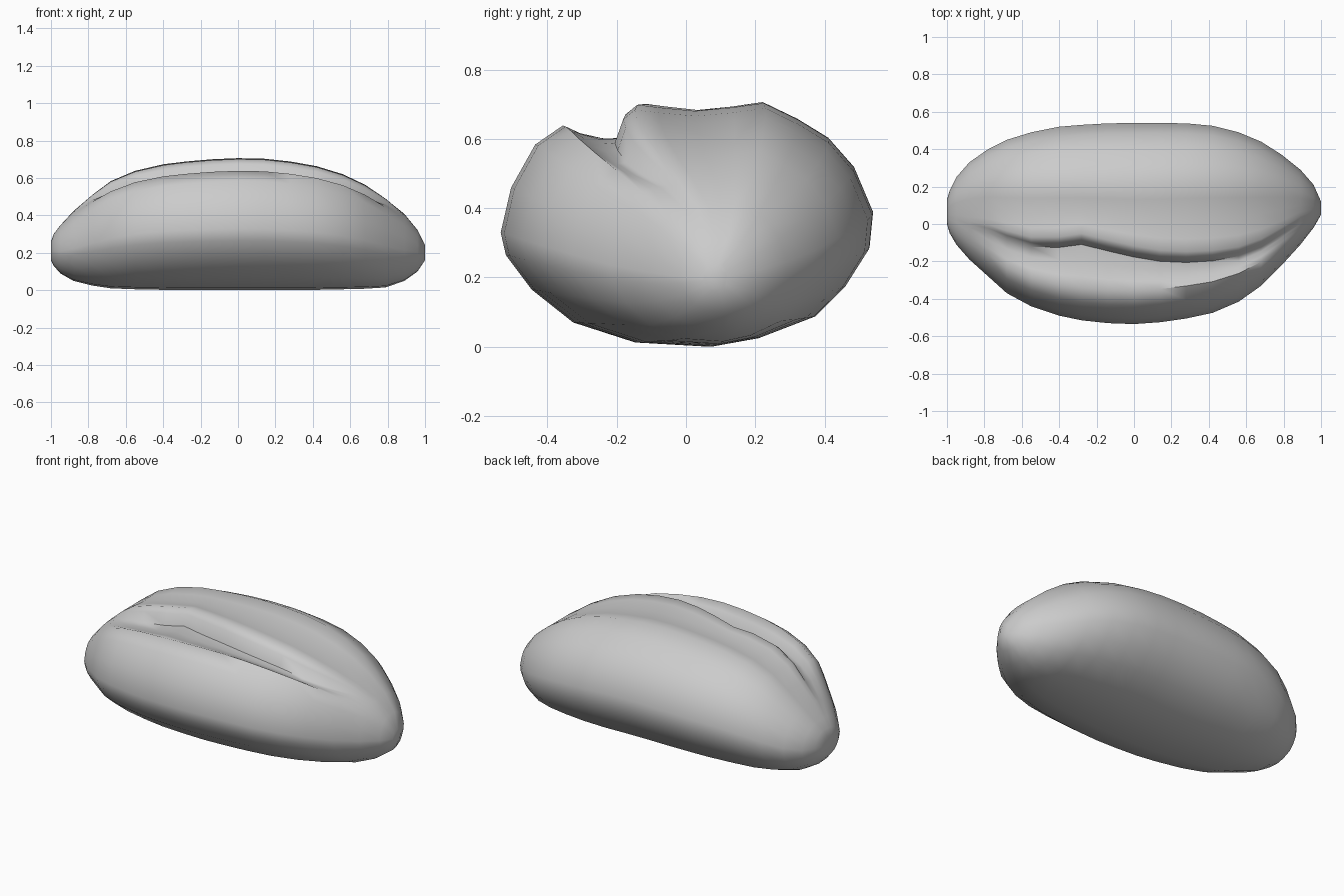
import bpy, bmesh, math

# Stations along the loaf: x, y front, y back, z bottom, z top, score depth, score edge shift
STATIONS = [
    (-1.00, 0.00, 0.13, 0.16, 0.26, 0.0, 0.00),
    (-0.985, -0.05, 0.18, 0.13, 0.30, 0.0, 0.00),
    (-0.95, -0.11, 0.25, 0.09, 0.345, 0.0, 0.00),
    (-0.88, -0.19, 0.33, 0.05, 0.42, 0.0, 0.00),
    (-0.78, -0.28, 0.40, 0.025, 0.51, 0.25, 0.02),
    (-0.68, -0.37, 0.45, 0.01, 0.585, 0.7, 0.02),
    (-0.55, -0.44, 0.49, 0.005, 0.64, 0.9, 0.01),
    (-0.40, -0.49, 0.52, 0.002, 0.675, 1.0, 0.03),
    (-0.28, -0.515, 0.53, 0.0, 0.69, 0.9, 0.06),
    (-0.14, -0.53, 0.538, 0.0, 0.702, 1.0, 0.03),
    (0.00, -0.535, 0.54, 0.0, 0.708, 1.0, 0.00),
    (0.14, -0.525, 0.54, 0.0, 0.705, 1.0, -0.03),
    (0.28, -0.505, 0.538, 0.0, 0.69, 1.0, -0.05),
    (0.42, -0.475, 0.525, 0.002, 0.665, 1.0, -0.06),
    (0.56, -0.415, 0.49, 0.005, 0.622, 1.0, -0.07),
    (0.68, -0.33, 0.44, 0.008, 0.565, 0.8, -0.07),
    (0.79, -0.22, 0.37, 0.015, 0.49, 0.3, -0.05),
    (0.89, -0.11, 0.29, 0.05, 0.405, 0.0, 0.00),
    (0.96, -0.02, 0.21, 0.10, 0.32, 0.0, 0.00),
    (1.00, 0.05, 0.12, 0.16, 0.24, 0.0, 0.00),
]

# Lower and back outline of the middle section, front lip round to back crease
OUTER = [(-0.36, 0.64), (-0.44, 0.585), (-0.51, 0.46), (-0.54, 0.33), (-0.525, 0.265),
         (-0.45, 0.165), (-0.33, 0.07), (-0.15, 0.012), (0.06, 0.0), (0.20, 0.025),
         (0.37, 0.09), (0.46, 0.18), (0.53, 0.29), (0.54, 0.39), (0.485, 0.52),
         (0.41, 0.605), (0.32, 0.66), (0.22, 0.708)]
# Top of the crust from back crease to front lip, uncut and scored: plateau, lip, groove
UNCUT = [(0.13, 0.712), (0.03, 0.715), (-0.07, 0.712), (-0.12, 0.708), (-0.15, 0.703),
         (-0.19, 0.698), (-0.24, 0.688), (-0.30, 0.668)]
SCORED = [(0.13, 0.695), (0.03, 0.685), (-0.06, 0.695), (-0.12, 0.703), (-0.155, 0.675),
          (-0.18, 0.605), (-0.24, 0.602), (-0.31, 0.618)]
SHIFT = [0.1, 0.4, 0.8, 1.0, 1.0, 1.0, 0.6, 0.2]


def section(y0, y1, z0, z1, depth, shift):
    """Scale the middle section to a station and blend in the score."""
    pts = list(OUTER)
    for (ua, ub), (sa, sb), w in zip(UNCUT, SCORED, SHIFT):
        pts.append((ua + (sa - ua) * depth + shift * w, ub + (sb - ub) * depth))
    mid, half = (y0 + y1) / 2, (y1 - y0) / 2
    return [(mid + half * a / 0.54, z0 + (z1 - z0) * b / 0.71) for a, b in pts]


# Loaf: loft the sections and close both ends
bm = bmesh.new()
rings = [[bm.verts.new((s[0], y, z)) for y, z in section(*s[1:])] for s in STATIONS]
n = len(rings[0])
for a, b in zip(rings, rings[1:]):
    for i in range(n):
        j = (i + 1) % n
        bm.faces.new((a[i], a[j], b[j], b[i]))
bm.faces.new(rings[0])
bm.faces.new(rings[-1][::-1])
bmesh.ops.recalc_face_normals(bm, faces=bm.faces[:])
mesh = bpy.data.meshes.new("bread_loaf")
bm.to_mesh(mesh)
bm.free()
loaf = bpy.data.objects.new("bread_loaf", mesh)
bpy.context.collection.objects.link(loaf)

bpy.context.view_layer.objects.active = loaf
loaf.select_set(True)
bpy.ops.object.shade_smooth_by_angle(angle=math.radians(60))
